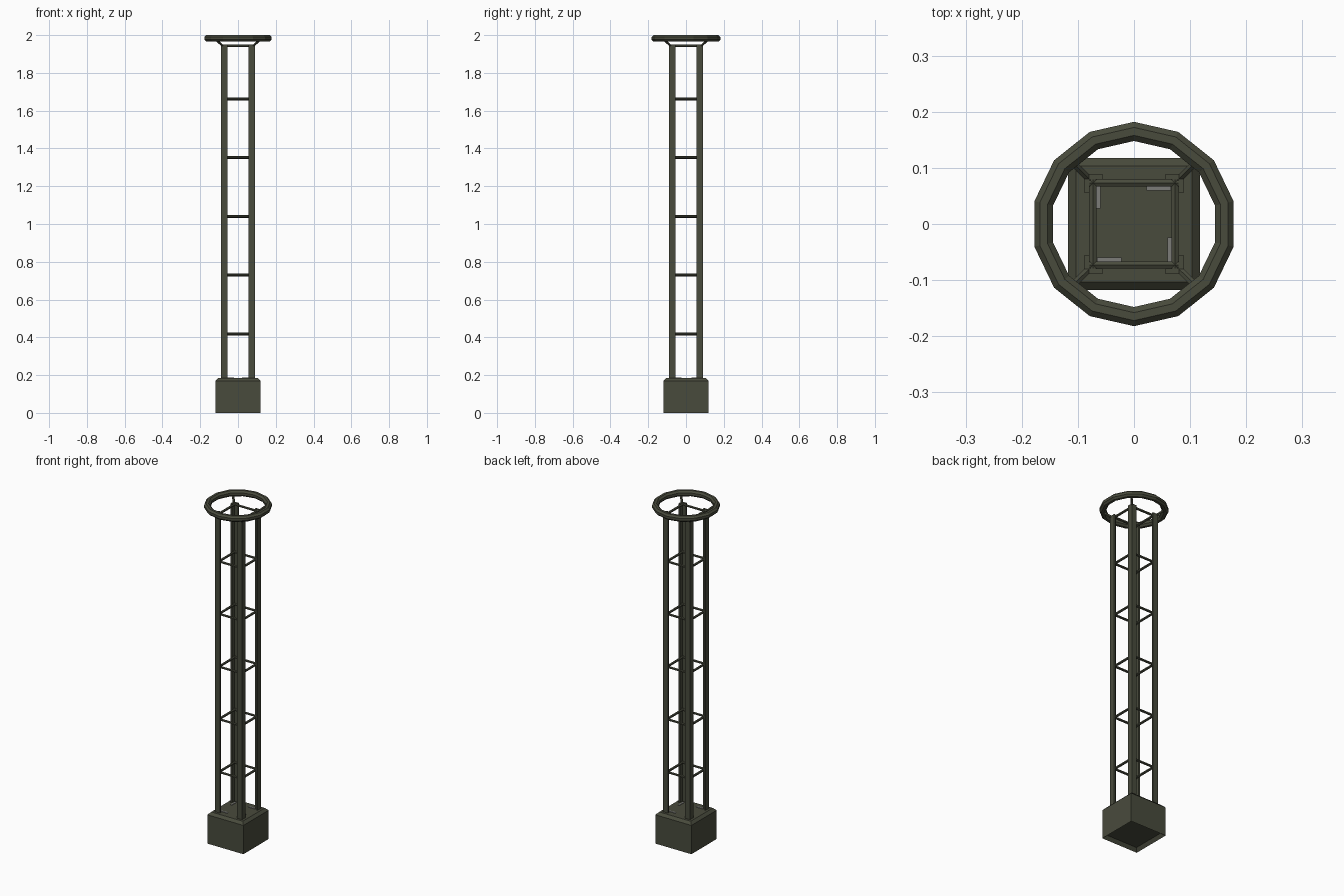
import bpy, bmesh, math
from mathutils import Vector

if "Cube" in bpy.data.objects:
    bpy.data.objects.remove(bpy.data.objects["Cube"])


def material(name, rgb):
    m = bpy.data.materials.new(name)
    m.diffuse_color = (*rgb, 1)
    m.use_nodes = True
    m.node_tree.nodes["Principled BSDF"].inputs["Base Color"].default_value = m.diffuse_color
    return m


OLIVE = material("dark olive metal", (0.066, 0.070, 0.046))
GREY = material("worn grey", (0.2, 0.2, 0.19))


def finish(bm, name, mat):
    bmesh.ops.recalc_face_normals(bm, faces=bm.faces)
    me = bpy.data.meshes.new(name)
    bm.to_mesh(me)
    bm.free()
    me.materials.append(mat)
    ob = bpy.data.objects.new(name, me)
    bpy.context.collection.objects.link(ob)
    return ob


def box(name, lo, hi, mat):
    bm = bmesh.new()
    bmesh.ops.create_cube(bm, size=1)
    for v in bm.verts:
        v.co = [(a + b) / 2 + c * (b - a) for a, b, c in zip(lo, hi, v.co)]
    return finish(bm, name, mat)


def rod(name, a, b, r, sides, mat):
    a, b = Vector(a), Vector(b)
    bm = bmesh.new()
    bmesh.ops.create_cone(bm, cap_ends=True, segments=sides, radius1=r, radius2=r, depth=(b - a).length)
    ob = finish(bm, name, mat)
    ob.location = (a + b) / 2
    ob.rotation_euler = (b - a).to_track_quat('Z', 'Y').to_euler()
    return ob


# Base block: chamfered top rim, recessed underside
bm = bmesh.new()
bmesh.ops.create_cube(bm, size=1)
for v in bm.verts:
    v.co = (v.co.x * 0.236, v.co.y * 0.236, (v.co.z + 0.5) * 0.185)
rim = [e for e in bm.edges if all(v.co.z > 0.1 for v in e.verts)]
bmesh.ops.bevel(bm, geom=rim, offset=0.015, segments=1, affect='EDGES')
bm.normal_update()
under = [f for f in bm.faces if f.normal.z < -0.9]
bmesh.ops.inset_region(bm, faces=under, thickness=0.02)
bmesh.ops.translate(bm, verts=under[0].verts, vec=(0, 0, 0.02))
finish(bm, "base", OLIVE)

# Four angle-iron posts, corner outward
O, I, E = 0.089, 0.079, 0.056
L = [(O, O), (E, O), (E, I), (I, I), (I, E), (O, E)]
for sx in (-1, 1):
    for sy in (-1, 1):
        bm = bmesh.new()
        f = bm.faces.new([bm.verts.new((x * sx, y * sy, 0.18)) for x, y in L])
        ext = bmesh.ops.extrude_face_region(bm, geom=[f])
        up = [g for g in ext["geom"] if isinstance(g, bmesh.types.BMVert)]
        bmesh.ops.translate(bm, verts=up, vec=(0, 0, 1.77))
        finish(bm, "corner_post", OLIVE)
        # Diagonal strut from post top to ring
        rod("ring_strut", (sx * 0.076, sy * 0.076, 1.938),
            (sx * 0.115, sy * 0.115, 1.975), 0.007, 6, OLIVE)

# Horizontal rungs between the posts
P = 0.073
for z in (0.418, 0.73, 1.04, 1.352, 1.662, 1.943):
    for s in (-1, 1):
        rod("rung", (-0.079, s * P, z), (0.079, s * P, z), 0.007, 6, OLIVE)
        rod("rung", (s * P, -0.079, z), (s * P, 0.079, z), 0.007, 6, OLIVE)

# Top ring: 14 sides, octagonal section
N, M, R, r = 14, 8, 0.165, 0.0185
bm = bmesh.new()
rings = []
for i in range(N):
    a = math.pi / 2 + math.tau * i / N
    loop = []
    for j in range(M):
        b = math.tau * (j + 0.5) / M
        d = R + r * math.cos(b)
        loop.append(bm.verts.new((d * math.cos(a), d * math.sin(a), 1.983 + r * math.sin(b))))
    rings.append(loop)
for i in range(N):
    for j in range(M):
        p, q, k = rings[i], rings[(i + 1) % N], (j + 1) % M
        bm.faces.new((p[j], q[j], q[k], p[k]))
finish(bm, "top_ring", OLIVE)

# Thin grey strips lying on the base, one per side
box("floor_strip_back", (0.022, 0.060, 0.183), (0.066, 0.069, 0.188), GREY)
box("floor_strip_left", (-0.069, 0.028, 0.183), (-0.060, 0.069, 0.188), GREY)
box("floor_strip_front", (-0.066, -0.069, 0.183), (-0.022, -0.060, 0.188), GREY)
box("floor_strip_right", (0.060, -0.069, 0.183), (0.069, -0.024, 0.188), GREY)
